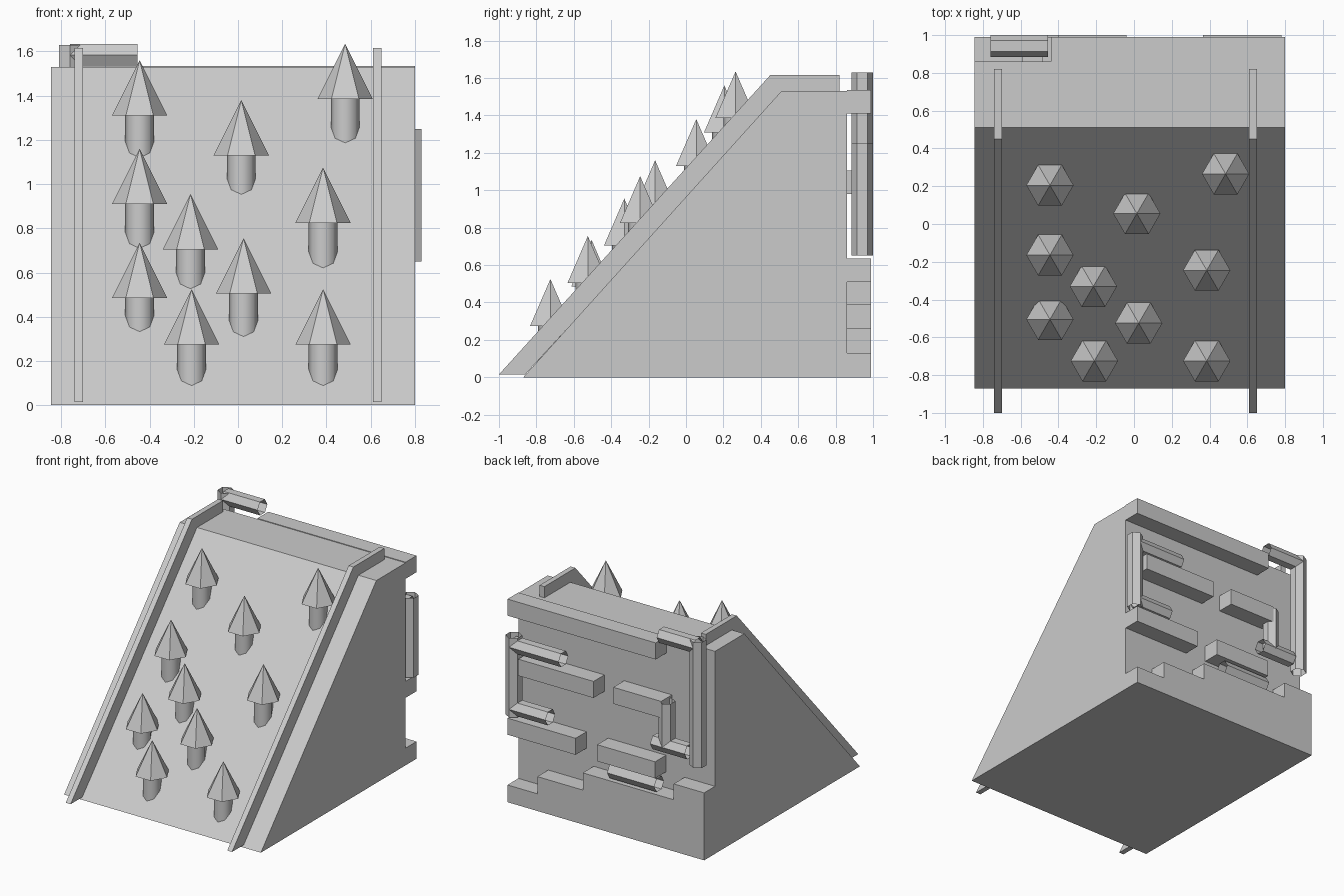
import bpy, bmesh
from mathutils import Vector, Matrix
from math import pi

cube = bpy.data.objects.get("Cube")
if cube:
    bpy.data.objects.remove(cube, do_unlink=True)

stone = bpy.data.materials.new("plain_grey")
stone.use_nodes = True
colour = (0.6, 0.6, 0.6, 1)
stone.diffuse_color = colour
stone.node_tree.nodes["Principled BSDF"].inputs["Base Color"].default_value = colour


def finish(name, bm, recalc=True):
    if recalc:
        bmesh.ops.recalc_face_normals(bm, faces=bm.faces)
    mesh = bpy.data.meshes.new(name)
    bm.to_mesh(mesh)
    bm.free()
    mesh.materials.append(stone)
    obj = bpy.data.objects.new(name, mesh)
    bpy.context.collection.objects.link(obj)
    return obj


def prism(name, profile, axis, low, high):
    """Extrude a flat outline along x (outline in y, z) or y (outline in x, z)."""
    bm = bmesh.new()
    if axis == "x":
        points = [(low, a, b) for a, b in profile]
        travel = Vector((high - low, 0, 0))
    else:
        points = [(a, low, b) for a, b in profile]
        travel = Vector((0, high - low, 0))
    face = bm.faces.new([bm.verts.new(p) for p in points])
    result = bmesh.ops.extrude_face_region(bm, geom=[face], use_keep_orig=True)
    moved = [v for v in result["geom"] if isinstance(v, bmesh.types.BMVert)]
    bmesh.ops.translate(bm, verts=moved, vec=travel)
    return finish(name, bm)


def cone(name, centre, bottom, top, height, sides, rotation=Matrix(), capped=True):
    bm = bmesh.new()
    bmesh.ops.create_cone(bm, cap_ends=capped, segments=sides, radius1=bottom,
                          radius2=top, depth=height,
                          matrix=Matrix.Translation(centre) @ rotation)
    if top == 0:
        bmesh.ops.remove_doubles(bm, verts=bm.verts, dist=0.0001)
    return finish(name, bm)


# Sloped main block
LEFT, RIGHT, BACK, REAR = -0.845, 0.80, 0.86, 0.99
prism("ramp_body", [(-0.87, 0), (0.51, 1.53), (BACK, 1.53), (BACK, 0)], "x", LEFT, RIGHT)

# Rails following the slope and the top
rail = [(-1, 0.015), (0.45, 1.615), (0.82, 1.615), (0.82, 1.5), (0.5, 1.5), (-0.86, 0.015)]
for name, x in (("right_rail", -0.72), ("left_rail", 0.63)):
    prism(name, rail, "x", x - 0.02, x + 0.02)

# Stepped plinth at the back
steps = [(LEFT, 0), (RIGHT, 0), (RIGHT, 0.13), (0.55, 0.13), (0.55, 0.26), (0.17, 0.26),
         (0.17, 0.39), (-0.59, 0.39), (-0.59, 0.51), (LEFT, 0.51)]
prism("stepped_plinth", steps, "y", BACK, REAR)

# Raised blocks on the back wall
blocks = {
    "top_block": (-0.44, RIGHT, 1.41),
    "upper_left_block": (0.08, 0.71, 0.98),
    "upper_right_block": (-0.485, -0.085, 0.98),
    "lower_left_block": (0.23, RIGHT, 0.51),
    "lower_right_block": (-0.435, 0.05, 0.51),
}
for name, (start, end, base) in blocks.items():
    top = base + 0.125
    prism(name, [(start, base), (end, base), (end, top), (start, top)], "y", BACK, REAR)

# Open six-sided pipes on the back wall
PIPE_Y, PIPE_R = 0.942, 0.058


def pipe(name, start, end):
    a, b = (Vector((p[0], PIPE_Y, p[1])) for p in (start, end))
    length = (b - a).length
    upright = start[0] == end[0]
    turn = Matrix.Rotation(pi / 2, 4, "Z" if upright else "Y")
    if not upright:
        turn = turn @ Matrix.Rotation(pi / 2, 4, "Z")
    bm = bmesh.new()
    bmesh.ops.create_cone(bm, cap_ends=True, segments=6, radius1=PIPE_R,
                          radius2=PIPE_R, depth=length)
    # Spin so that two corners point along x (upright) or along y (lying)
    bmesh.ops.rotate(bm, verts=bm.verts, matrix=Matrix.Rotation(pi / 2, 3, "Z"))
    bmesh.ops.transform(bm, verts=bm.verts, matrix=Matrix.Translation((a + b) / 2) @ turn)
    # Face outward while closed, then open the ends
    bmesh.ops.recalc_face_normals(bm, faces=bm.faces)
    ends = [f for f in bm.faces if len(f.verts) == 6]
    bmesh.ops.delete(bm, geom=ends, context="FACES_ONLY")
    finish(name, bm, recalc=False)


def turn_check(name):
    """Spin a pipe a quarter turn if its corners point the wrong way."""
    obj = bpy.data.objects[name]
    size = obj.dimensions
    return size


pipes = {
    "left_upright_pipe": ((0.78, 0.65), (0.78, 1.25)),
    "left_upper_pipe": ((0.78, 1.18), (0.365, 1.18)),
    "left_lower_pipe": ((0.78, 0.71), (0.475, 0.71)),
    "bottom_pipe": ((-0.04, 0.45), (-0.435, 0.45)),
    "short_upright_pipe": ((-0.5, 0.76), (-0.5, 1.095)),
    "right_middle_pipe": ((-0.4, 0.765), (-0.69, 0.765)),
    "right_upright_pipe": ((-0.76, 0.68), (-0.76, 1.63)),
    "right_top_pipe": ((-0.76, 1.583), (-0.455, 1.583)),
}
for name, (start, end) in pipes.items():
    pipe(name, start, end)

# Trees standing on the slope: x, y and height of the tip
trees = [(-0.445, 0.205, 1.56), (-0.445, -0.165, 1.16), (-0.445, -0.505, 0.735),
         (0.015, 0.055, 1.38), (0.485, 0.265, 1.635), (-0.215, -0.33, 0.955),
         (0.025, -0.525, 0.755), (0.385, -0.245, 1.075), (-0.21, -0.725, 0.525),
         (0.385, -0.725, 0.525)]
quarter = Matrix.Rotation(pi / 2, 4, "Z")
for x, y, tip in trees:
    cone("tree_crown", (x, y, tip - 0.125), 0.125, 0, 0.25, 6, quarter)
    trunk = cone("tree_trunk", (x, y, tip - 0.37), 0.065, 0.065, 0.26, 8)
    for face in trunk.data.polygons:
        face.use_smooth = len(face.vertices) == 4
